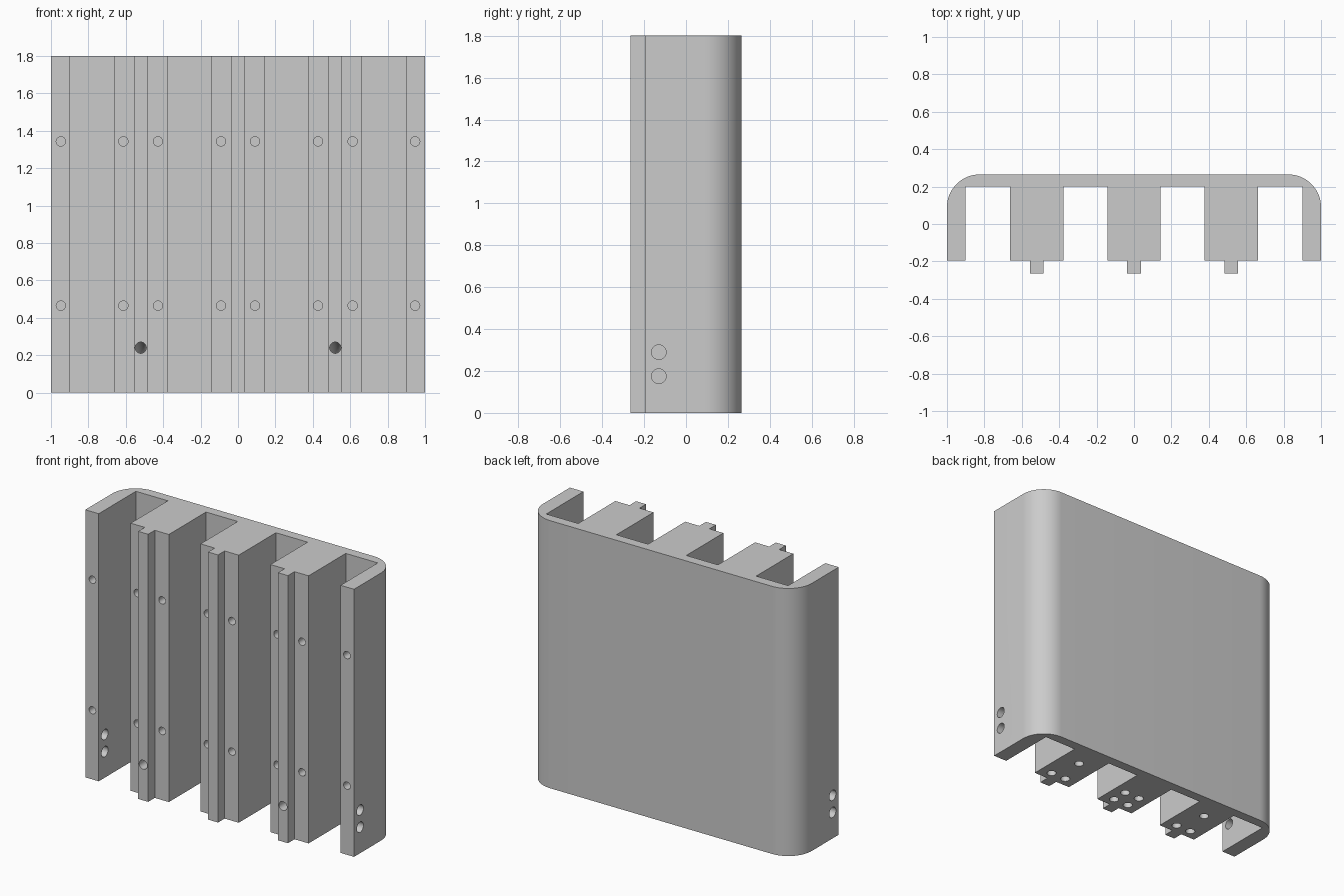
import bpy, bmesh
from math import sin, cos, pi, radians
from mathutils import Matrix, Vector

cube = bpy.data.objects.get("Cube")
if cube:
    bpy.data.objects.remove(cube, do_unlink=True)

HEIGHT = 1.8
BACK, RIB_FRONT, TONGUE_FRONT = 0.265, -0.195, -0.265
INNER = 0.2            # inner face of the back panel
RIB_X, RIB_W, TONGUE_W = 0.52, 0.142, 0.037
CORNER = 0.175
HOLE_Y = -0.13

grey = bpy.data.materials.new("plain_grey")
grey.use_nodes = True
grey.diffuse_color = (0.6, 0.6, 0.6, 1)
grey.node_tree.nodes["Principled BSDF"].inputs["Base Color"].default_value = (0.6, 0.6, 0.6, 1)


def mesh_object(name, bm):
    bmesh.ops.recalc_face_normals(bm, faces=bm.faces[:])
    mesh = bpy.data.meshes.new(name)
    bm.to_mesh(mesh)
    bm.free()
    mesh.materials.append(grey)
    obj = bpy.data.objects.new(name, mesh)
    bpy.context.collection.objects.link(obj)
    return obj


def rib(x):
    """Front outline of one rib with its tongue, from low x to high x."""
    return [(x - RIB_W, INNER), (x - RIB_W, RIB_FRONT),
            (x - TONGUE_W, RIB_FRONT), (x - TONGUE_W, TONGUE_FRONT),
            (x + TONGUE_W, TONGUE_FRONT), (x + TONGUE_W, RIB_FRONT),
            (x + RIB_W, RIB_FRONT), (x + RIB_W, INNER)]


# Housing: one extruded profile with side walls, ribs and rounded back corners
profile = [(-1, RIB_FRONT), (-0.9, RIB_FRONT), (-0.9, INNER)]
for x in (-RIB_X, 0, RIB_X):
    profile += rib(x)
profile += [(0.9, INNER), (0.9, RIB_FRONT), (1, RIB_FRONT)]
for side, start in ((1, 0), (-1, pi / 2)):
    for i in range(17):
        a = start + i * pi / 32
        profile.append((side * (1 - CORNER) + CORNER * cos(a),
                        BACK - CORNER + CORNER * sin(a)))

bm = bmesh.new()
base = bm.faces.new([bm.verts.new((x, y, 0)) for x, y in profile])
top = bmesh.ops.extrude_face_region(bm, geom=[base])["geom"]
bmesh.ops.translate(bm, vec=(0, 0, HEIGHT),
                    verts=[v for v in top if isinstance(v, bmesh.types.BMVert)])
housing = mesh_object("housing", bm)

# Hole cutters
cut = bmesh.new()


def drill(centre, axis, radius, length):
    turn = Vector(axis).to_track_quat('Z', 'Y').to_matrix().to_4x4()
    bmesh.ops.create_cone(cut, cap_ends=True, segments=24, radius1=radius,
                          radius2=radius, depth=length,
                          matrix=Matrix.Translation(centre) @ turn)


def channel(x, radius):
    """Duct that enters the tongue and bends down to the underside."""
    bend, end_y = 0.24, 0.075
    path = [((TONGUE_FRONT - 0.05, bend), 0)]
    path += [((end_y - bend + bend * sin(a), bend * cos(a)), a)
             for a in (i * pi / 32 for i in range(17))]
    path.append(((end_y, -0.05), pi / 2))
    rings = []
    for (y, z), a in path:
        ring = []
        for k in range(24):
            t = k * pi / 12
            up = radius * sin(t)
            ring.append(cut.verts.new((x + radius * cos(t),
                                       y + up * sin(a), z + up * cos(a))))
        rings.append(ring)
    for r, s in zip(rings, rings[1:]):
        for k in range(24):
            n = (k + 1) % 24
            cut.faces.new((r[k], r[n], s[n], s[k]))
    cut.faces.new(rings[0])
    cut.faces.new(rings[-1])


for side in (-1, 1):
    # Small front holes in walls and ribs
    for x in (0.947, 0.613, 0.428, 0.091):
        for z in (0.465, 1.343):
            drill((side * x, RIB_FRONT, z), (0, 1, 0), 0.025, 0.2)
    # Through holes in the side walls
    for z in (0.175, 0.29):
        drill((side * 0.95, HOLE_Y, z), (1, 0, 0), 0.035, 0.2)
    # Underside holes of the ribs
    for x in (-RIB_X, 0, RIB_X):
        drill((x + side * 0.057, HOLE_Y, 0), (0, 0, 1), 0.03, 0.2)
    drill((side * 0.057, -0.02, 0), (0, 0, 1), 0.03, 0.2)
    channel(side * RIB_X, 0.03)

cutter = mesh_object("hole_cutter", cut)
cutter.hide_render = True

# Apply the cut
mod = housing.modifiers.new("holes", 'BOOLEAN')
mod.operation = 'DIFFERENCE'
mod.solver = 'EXACT'
mod.object = cutter
bpy.ops.object.select_all(action='DESELECT')
housing.select_set(True)
bpy.context.view_layer.objects.active = housing
bpy.ops.object.modifier_apply(modifier=mod.name)
bpy.data.objects.remove(cutter, do_unlink=True)
bpy.ops.object.shade_smooth_by_angle(angle=radians(30))
